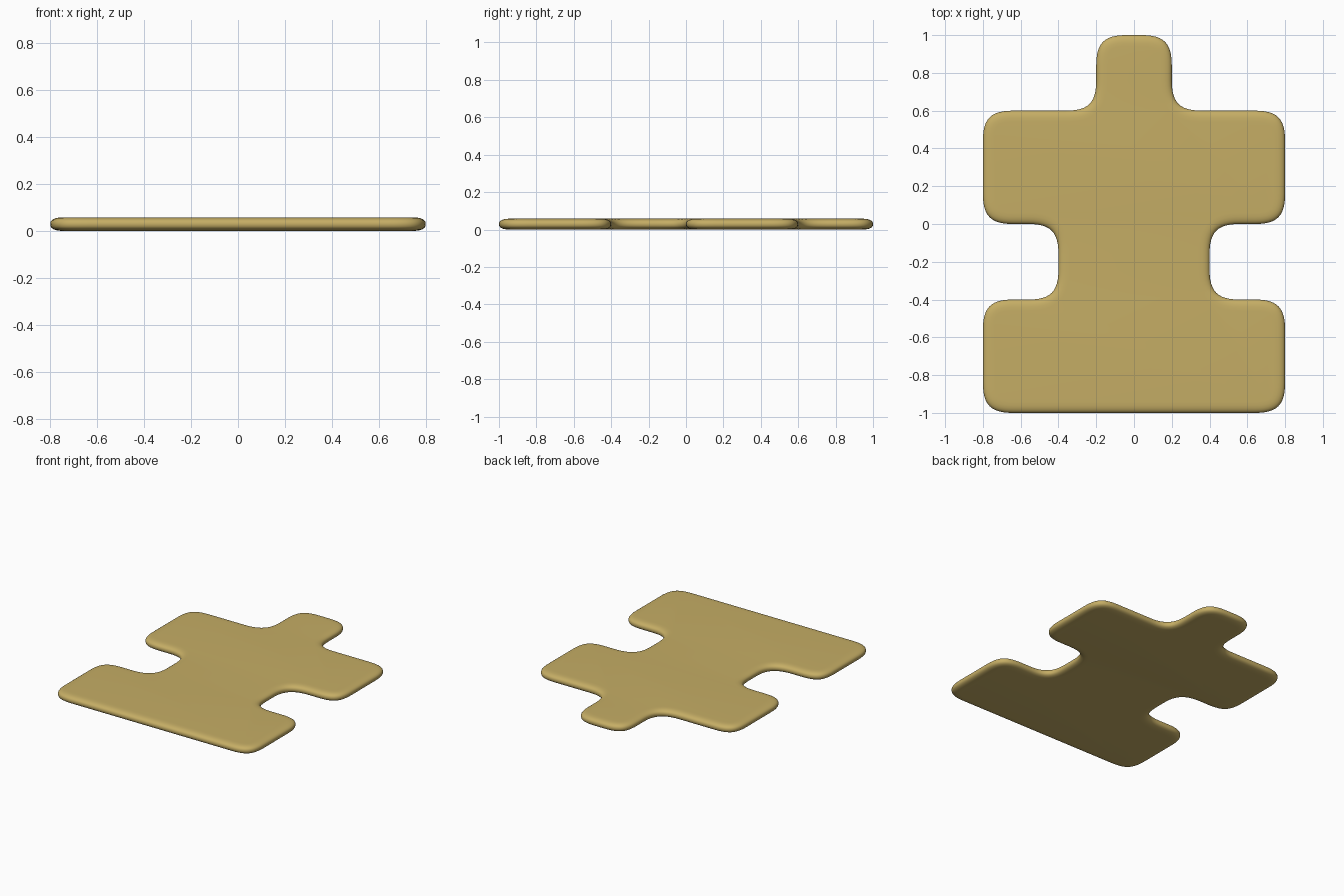
import bpy, bmesh, math
from mathutils import Vector

if "Cube" in bpy.data.objects:
    bpy.data.objects.remove(bpy.data.objects["Cube"])

THICK = 0.058     # plate thickness
CORNER = 0.16     # length of each corner curve along its edges
HANDLE = 0.74     # corner tightness
RIM = 0.06        # width of the rounded rim
STEPS = 12

# right half of the outline, bottom to top, mirrored for the left half
half = [(0.8, -1), (0.8, -0.4), (0.4, -0.4), (0.4, 0), (0.8, 0),
        (0.8, 0.6), (0.2, 0.6), (0.2, 1)]
corners = [Vector(p) for p in half] + [Vector((-x, y)) for x, y in reversed(half)]


def rounded(points):
    """Replace each corner with a soft curve."""
    out = []
    n = len(points)
    for i, p in enumerate(points):
        a = (points[i - 1] - p).normalized() * CORNER
        b = (points[(i + 1) % n] - p).normalized() * CORNER
        for k in range(STEPS + 1):
            t = k / STEPS
            s = 1 - t
            out.append(p + a * (s**3 + 3 * s * s * t * (1 - HANDLE))
                         + b * (t**3 + 3 * s * t * t * (1 - HANDLE)))
    return out


outline = rounded(corners)
count = len(outline)
inward = []
for i in range(count):
    d = (outline[(i + 1) % count] - outline[i - 1]).normalized()
    inward.append(Vector((-d.y, d.x)))

# plate: stacked loops following a rounded rim profile, capped on both sides
bm = bmesh.new()
loops = []
for k in range(13):
    ang = -math.pi / 2 + math.pi * k / 12
    inset = RIM * (1 - max(0.0, math.cos(ang)) ** 0.8)
    z = THICK / 2 * (1 + math.copysign(abs(math.sin(ang)) ** 0.8, ang))
    loops.append([bm.verts.new((*(p + n * inset), z)) for p, n in zip(outline, inward)])
for lo, hi in zip(loops, loops[1:]):
    for i in range(count):
        j = (i + 1) % count
        bm.faces.new((lo[i], lo[j], hi[j], hi[i]))
bm.faces.new(loops[-1])
bm.faces.new(loops[0][::-1])

mesh = bpy.data.meshes.new("flat_plate")
bm.to_mesh(mesh)
bm.free()
plate = bpy.data.objects.new("flat_plate", mesh)
bpy.context.collection.objects.link(plate)

# tan colour
mat = bpy.data.materials.new("tan")
mat.diffuse_color = (0.56, 0.42, 0.13, 1)
mat.use_nodes = True
mat.node_tree.nodes["Principled BSDF"].inputs["Base Color"].default_value = mat.diffuse_color
mesh.materials.append(mat)

bpy.context.view_layer.objects.active = plate
plate.select_set(True)
bpy.ops.object.shade_smooth_by_angle(angle=math.radians(40))
